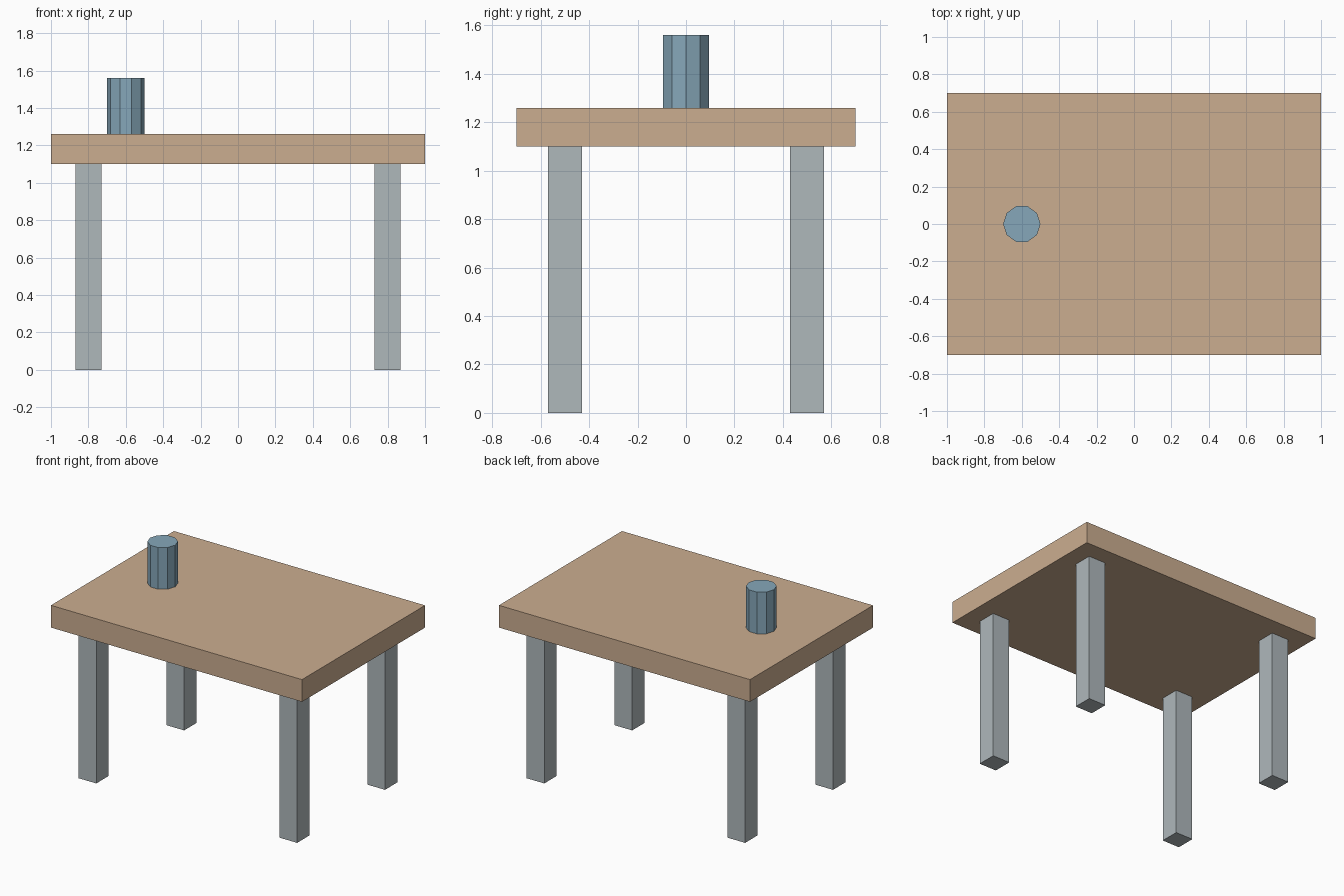
import bpy
from math import radians

old = bpy.data.objects.get("Cube")
if old:
    bpy.data.objects.remove(old, do_unlink=True)


def material(name, rgb):
    mat = bpy.data.materials.new(name)
    mat.use_nodes = True
    mat.diffuse_color = (*rgb, 1)
    mat.node_tree.nodes["Principled BSDF"].inputs["Base Color"].default_value = (*rgb, 1)
    return mat


def finish(name, mat):
    obj = bpy.context.object
    obj.name = obj.data.name = name
    obj.data.materials.append(mat)
    return obj


def box(name, size, centre, mat):
    bpy.ops.mesh.primitive_cube_add(size=1, location=centre)
    obj = finish(name, mat)
    obj.scale = size
    bpy.ops.object.transform_apply(location=False, rotation=False, scale=True)
    return obj


wood = material("tan wood", (0.60, 0.42, 0.28))
metal = material("grey metal", (0.43, 0.48, 0.50))
blue = material("dusty blue", (0.24, 0.39, 0.49))

LEG_HEIGHT, TOP_THICKNESS, CUP_HEIGHT = 1.10, 0.16, 0.30
surface = LEG_HEIGHT + TOP_THICKNESS

# Table top
box("table_top", (2, 1.4, TOP_THICKNESS), (0, 0, LEG_HEIGHT + TOP_THICKNESS / 2), wood)

# Four square legs
for side, x in (("left", 0.8), ("right", -0.8)):
    for end, y in (("front", -0.5), ("back", 0.5)):
        box(f"{end}_{side}_leg", (0.14, 0.14, LEG_HEIGHT), (x, y, LEG_HEIGHT / 2), metal)

# Ten-sided cup, with corners pointing along x
bpy.ops.mesh.primitive_cylinder_add(
    vertices=10, radius=0.1, depth=CUP_HEIGHT,
    location=(-0.6, 0, surface + CUP_HEIGHT / 2), rotation=(0, 0, radians(90)))
finish("cup", blue)
